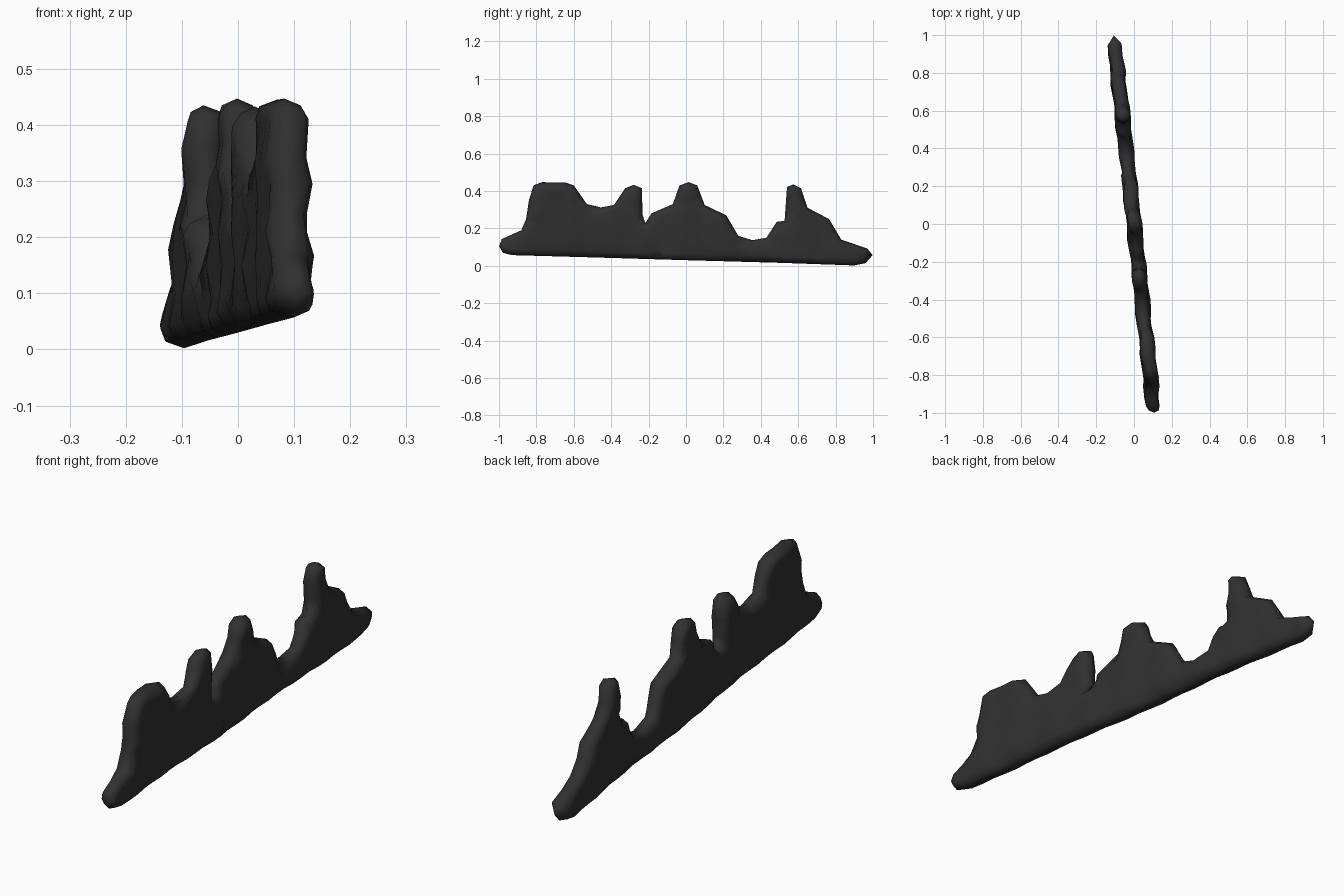
import bpy, bmesh, math
from mathutils import Vector
from mathutils.geometry import delaunay_2d_cdt, intersect_point_line

if "Cube" in bpy.data.objects:
    bpy.data.objects.remove(bpy.data.objects["Cube"])

# side silhouette (y, z) of the ridge
P = [(-.985, .143), (-.999, .105), (-.98, .07), (-.93, .057), (-.5, .045), (0, .03), (.5, .016),
     (.9, .002), (.96, .014), (.998, .057), (.97, .092), (.83, .14), (.765, .25), (.65, .31),
     (.615, .415), (.575, .435), (.54, .422), (.527, .24), (.485, .235), (.43, .15), (.355, .137),
     (.28, .16), (.215, .27), (.1, .325), (.06, .43), (.015, .447), (-.035, .43), (-.07, .33),
     (-.185, .28), (-.217, .228), (-.232, .27), (-.236, .415), (-.28, .433), (-.325, .415),
     (-.385, .325), (-.455, .312), (-.53, .33), (-.6, .43), (-.645, .445), (-.77, .447),
     (-.815, .43), (-.84, .35), (-.855, .25), (-.88, .19)]
P = [Vector(p) for p in P]

# resample outline
ring = []
for a, b in zip(P, P[1:] + P[:1]):
    n = max(1, round((b - a).length / .06))
    ring += [a.lerp(b, i / n) for i in range(n)]
N = len(ring)


def edge_dist(p):
    best = 9
    for a, b in zip(P, P[1:] + P[:1]):
        q, t = intersect_point_line(p, a, b)
        q = a.lerp(b, min(1, max(0, t)))
        best = min(best, (p - q.to_2d()).length)
    return best


def inside(p):
    c = False
    for a, b in zip(P, P[1:] + P[:1]):
        if (a.y > p.y) != (b.y > p.y) and p.x < (b.x - a.x) * (p.y - a.y) / (b.y - a.y) + a.x:
            c = not c
    return c


# rounded rim loops, then an interior grid
pts = list(ring)
for d in (.012, .034):
    for i in range(N):
        t = (ring[(i + 1) % N] - ring[i - 1]).normalized()
        p = ring[i] + Vector((-t.y, t.x)) * d
        if inside(p) and edge_dist(p) > d * .7:
            pts.append(p)
for i in range(-16, 17):
    for j in range(8):
        p = Vector((i * .06 + .03 * (j % 2), .03 + j * .06))
        if inside(p) and edge_dist(p) > .055:
            pts.append(p)
verts, _, faces, *_ = delaunay_2d_cdt(pts, [], [list(range(N))], 1, 1e-5)


def half(p, s):
    k = min(1, edge_dist(p) / .036)
    bump = math.sin(p.y * 48 + p.x * 9 + s) * .006 + math.sin(p.x * 31 + s * 2) * .004
    return (.036 + bump) * math.sqrt(max(0, 1 - (1 - k) ** 2))


# ridge: two bulging skins sharing the outline, running slightly diagonally
bm = bmesh.new()
for s in (1, -1):
    vs = [bm.verts.new((-.107 * p.x + s * half(p, s), p.x, p.y)) for p in verts]
    for f in faces:
        bm.faces.new([vs[i] for i in f])
bmesh.ops.remove_doubles(bm, verts=bm.verts, dist=.0005)
bmesh.ops.recalc_face_normals(bm, faces=bm.faces)
me = bpy.data.meshes.new("mountain_ridge")
bm.to_mesh(me)
bm.free()
me.shade_smooth()
mat = bpy.data.materials.new("charcoal")
mat.diffuse_color = (.03, .03, .03, 1)
mat.use_nodes = True
mat.node_tree.nodes["Principled BSDF"].inputs["Base Color"].default_value = mat.diffuse_color
me.materials.append(mat)
bpy.context.collection.objects.link(bpy.data.objects.new("mountain_ridge", me))
